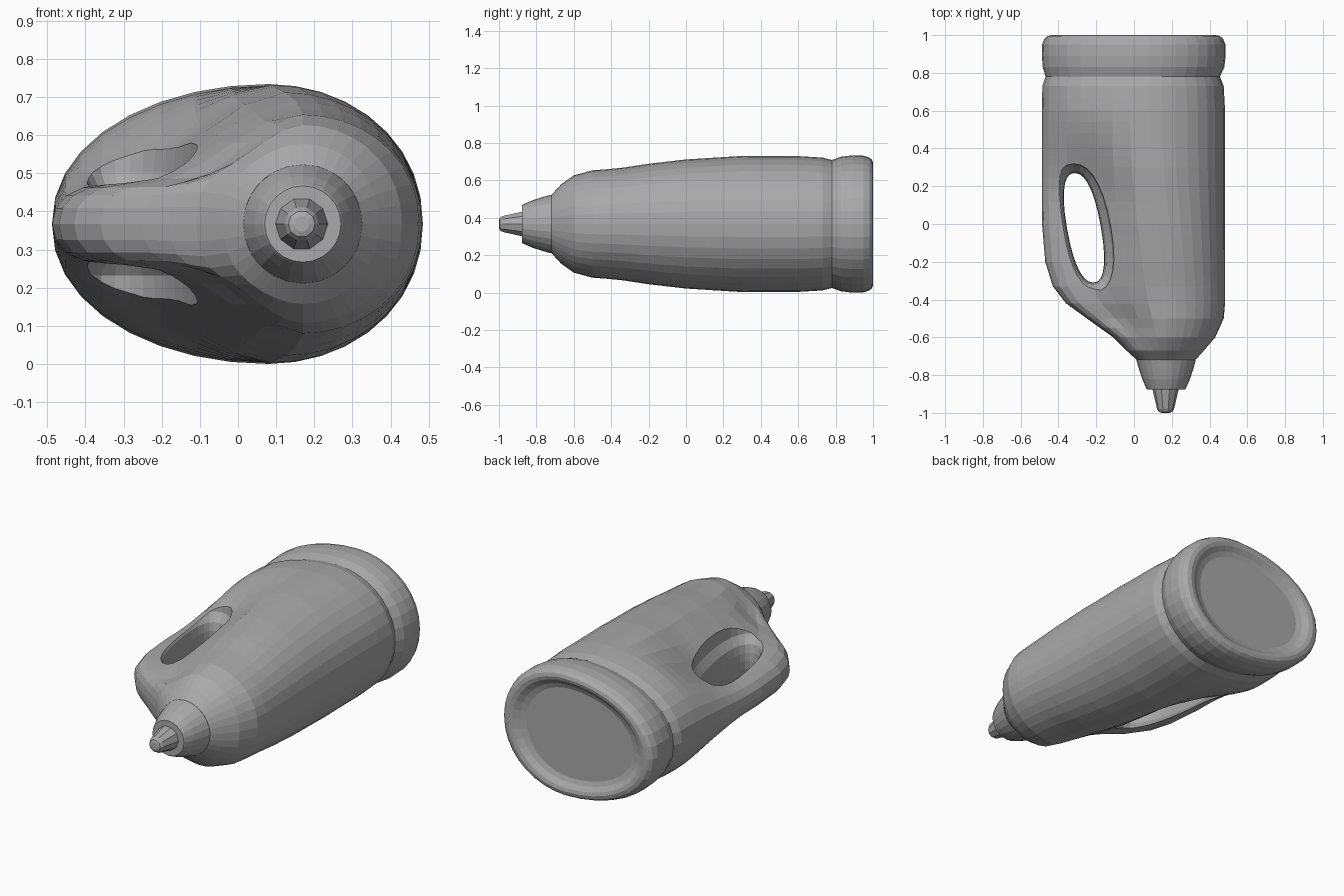
import bpy, bmesh, math

if "Cube" in bpy.data.objects:
    bpy.data.objects.remove(bpy.data.objects["Cube"])

MID = 0.367   # height of the bottle axis
SEG = 36

grey = bpy.data.materials.new("plain grey")
grey.use_nodes = True
colour = (0.4, 0.4, 0.4, 1)
grey.diffuse_color = colour
grey.node_tree.nodes["Principled BSDF"].inputs["Base Color"].default_value = colour


def smooth(a, b, v):
    t = min(max((v - a) / (b - a), 0), 1)
    return t * t * (3 - 2 * t)


def spow(v, p):
    return math.copysign(abs(v) ** p, v)


def loft(name, rings):
    """Skin closed rings of points and cap both ends."""
    bm = bmesh.new()
    loops = [[bm.verts.new(p) for p in ring] for ring in rings]
    for a, b in zip(loops, loops[1:]):
        for i in range(len(a)):
            j = (i + 1) % len(a)
            bm.faces.new((a[i], a[j], b[j], b[i]))
    bm.faces.new(loops[0])
    bm.faces.new(loops[-1])
    bmesh.ops.recalc_face_normals(bm, faces=bm.faces)
    mesh = bpy.data.meshes.new(name)
    bm.to_mesh(mesh)
    bm.free()
    mesh.materials.append(grey)
    obj = bpy.data.objects.new(name, mesh)
    bpy.context.collection.objects.link(obj)
    return obj


def section(y, left, right, half, scale=1):
    """Egg-shaped cross-section, pinched on the handle side."""
    peak = 0.17 - 0.09 * smooth(-0.5, 0.5, y)
    pinch = smooth(-0.72, -0.48, y) * (1 - smooth(0.08, 0.65, y))
    cx = (left + right) / 2
    ring = []
    for i in range(SEG):
        a = math.tau * i / SEG
        c, s = math.cos(a), math.sin(a)
        h = half * abs(s) ** 0.95
        x = peak + (right - peak) * c
        if c < 0:
            x = peak + (peak - left) * c
            grip = min(0.11, half)
            waist = grip + (half - grip) * (1 - smooth(0, 0.75, -c))
            waist *= math.sqrt(max(0, 1 - abs(c) ** 10))
            h += (waist - h) * pinch
        ring.append((cx + (x - cx) * scale, y, MID + math.copysign(h, s) * scale))
    return ring


# Bottle body: y, left edge, right edge, half height
stations = [
    (-0.72, 0.015, 0.325, 0.155), (-0.67, -0.04, 0.37, 0.21),
    (-0.6, -0.11, 0.43, 0.26), (-0.5, -0.25, 0.475, 0.287),
    (-0.42, -0.36, 0.482, 0.293), (-0.33, -0.43, 0.482, 0.302),
    (-0.2, -0.47, 0.482, 0.322), (0, -0.487, 0.482, 0.345),
    (0.3, -0.488, 0.482, 0.364), (0.6, -0.488, 0.482, 0.363),
    (0.73, -0.485, 0.475, 0.355), (0.78, -0.468, 0.455, 0.342),
    (0.83, -0.483, 0.478, 0.36), (0.89, -0.488, 0.485, 0.367),
    (0.95, -0.487, 0.484, 0.365),
]
rings = []
for s, e in zip(stations, stations[1:]):
    steps = max(1, round((e[0] - s[0]) / 0.06))
    for k in range(steps):
        rings.append(section(*[p + (q - p) * k / steps for p, q in zip(s, e)]))
end = stations[-1][1:]
# Rounded rear rim and sunken base
for y, scale in ((0.95, 1), (0.98, 0.975), (0.995, 0.94), (1, 0.89),
                 (0.995, 0.84), (0.975, 0.77), (0.965, 0.7)):
    rings.append(section(y, *end, scale))
body = loft("bottle_body", rings)

# Flared cutter for the finger hole, so the grip comes out rounded
hole = []
for k in range(-8, 9):
    dz = 0.045 * k
    d = min(abs(dz) / 0.13, 1)
    flare = 0.045 * (1 - math.sqrt(1 - d * d)) + 0.1 * max(0, abs(dz) - 0.13)
    ring = []
    for i in range(28):
        a = math.tau * i / 28
        c, s = spow(math.cos(a), 0.85), spow(math.sin(a), 0.85)
        y = (0.29 + flare) * s
        ring.append((-0.265 - 0.17 * y + (0.09 + flare) * c, y - 0.02, MID + dz))
    hole.append(ring)
cutter = loft("hole_cutter", hole)
cutter.hide_render = True
cut = body.modifiers.new("finger_hole", "BOOLEAN")
cut.operation = "DIFFERENCE"
cut.solver = "EXACT"
cut.object = cutter
bpy.context.view_layer.objects.active = body
bpy.ops.object.modifier_apply(modifier=cut.name)
bpy.data.objects.remove(cutter)


def turned(name, profile, sides, x):
    """Round part about the bottle's neck axis from (y, radius) pairs."""
    return loft(name, [[(x + r * math.cos(math.tau * i / sides), y,
                         MID + r * math.sin(math.tau * i / sides))
                        for i in range(sides)] for y, r in profile])


turned("cap", [(-0.7, 0.157), (-0.725, 0.156), (-0.77, 0.143), (-0.82, 0.127),
               (-0.87, 0.105), (-0.877, 0.1)], 24, 0.17)
turned("nozzle", [(-0.87, 0.07), (-0.89, 0.066), (-0.98, 0.045),
                  (-0.995, 0.035), (-1, 0.02)], 10, 0.167)
